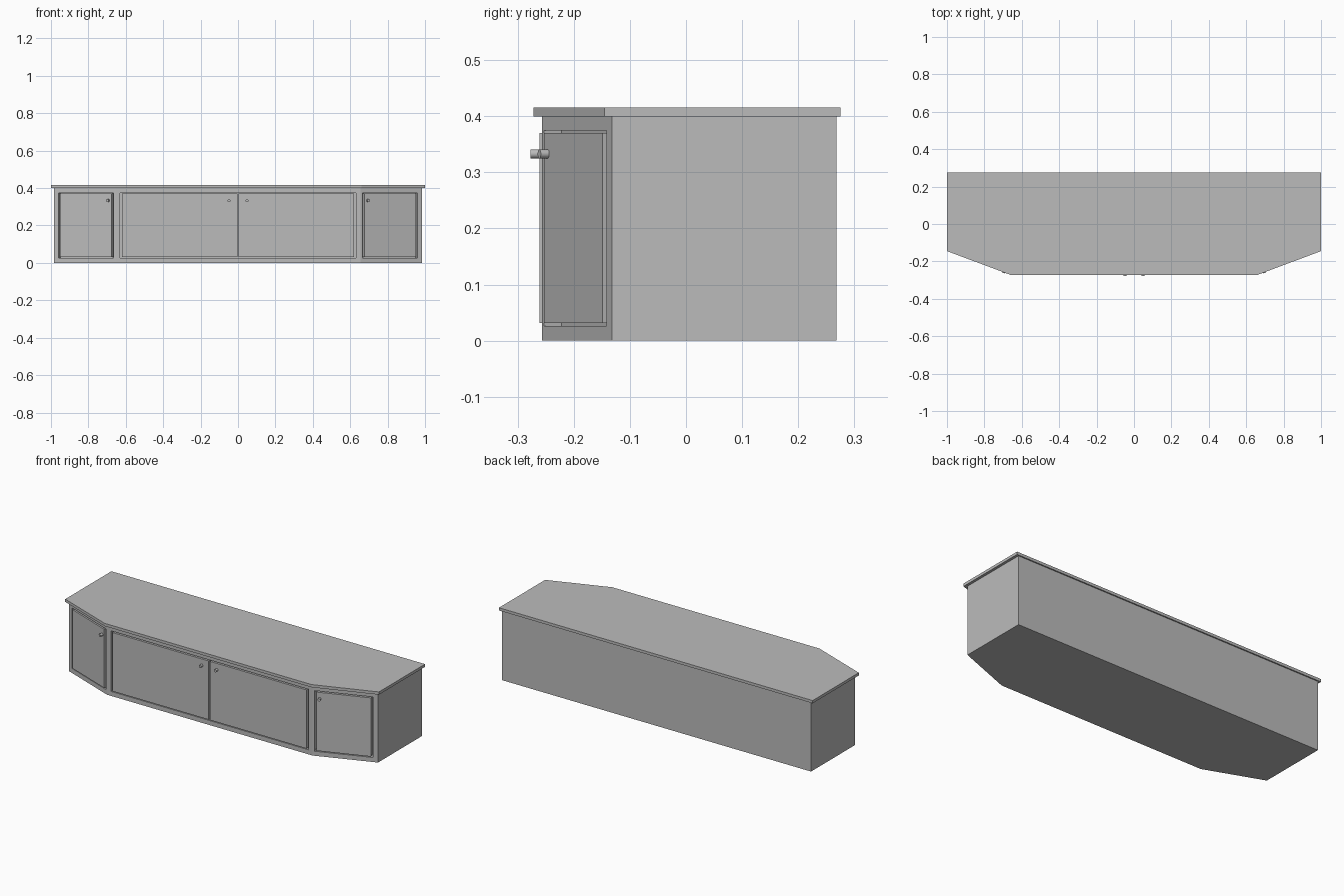
import bpy
import bmesh
import math
from mathutils import Matrix, Vector

cube = bpy.data.objects.get("Cube")
if cube:
    bpy.data.objects.remove(cube, do_unlink=True)

grey = bpy.data.materials.new("plain grey")
grey.use_nodes = True
colour = (0.5, 0.5, 0.5, 1)
grey.diffuse_color = colour
grey.node_tree.nodes["Principled BSDF"].inputs["Base Color"].default_value = colour


def finish(name, bm, matrix=Matrix()):
    bmesh.ops.recalc_face_normals(bm, faces=bm.faces)
    mesh = bpy.data.meshes.new(name)
    bm.to_mesh(mesh)
    bm.free()
    mesh.materials.append(grey)
    obj = bpy.data.objects.new(name, mesh)
    obj.matrix_world = matrix
    bpy.context.collection.objects.link(obj)
    return obj


def slab(name, half_profile, bottom, top):
    """Extrude a symmetric plan, given as its right half from front to back."""
    plan = half_profile + [(-x, y) for x, y in reversed(half_profile)]
    bm = bmesh.new()
    face = bm.faces.new([bm.verts.new((x, y, bottom)) for x, y in plan])
    new = bmesh.ops.extrude_face_region(bm, geom=[face])["geom"]
    verts = [v for v in new if isinstance(v, bmesh.types.BMVert)]
    bmesh.ops.translate(bm, verts=verts, vec=(0, 0, top - bottom))
    return finish(name, bm)


def box(name, low, high, matrix):
    low, high = Vector(low), Vector(high)
    bm = bmesh.new()
    bmesh.ops.create_cube(bm, size=1)
    bmesh.ops.scale(bm, vec=high - low, verts=bm.verts)
    bmesh.ops.translate(bm, vec=(low + high) / 2, verts=bm.verts)
    return finish(name, bm, matrix)


# Carcass and overhanging worktop
corner, end, back = Vector((0.655, -0.257)), Vector((0.985, -0.132)), 0.268
carcass = slab("carcass", [tuple(corner), tuple(end), (end.x, back)], 0, 0.4)
slab("worktop", [(0.66, -0.272), (1, -0.145), (1, 0.275)], 0.4, 0.416)

# Local frames of the front faces: x along the face, y into the cabinet
slope = end - corner
angle, length = math.atan2(slope.y, slope.x), slope.length
front = Matrix.Translation((0, corner.y, 0))
right = Matrix.Translation((corner.x, corner.y, 0)) @ Matrix.Rotation(angle, 4, "Z")
left = Matrix.Translation((-end.x, end.y, 0)) @ Matrix.Rotation(-angle, 4, "Z")


def opening(name, x0, x1, matrix):
    """Cut a shallow recess into the carcass."""
    cutter = box(name, (x0, -0.05, 0.026), (x1, 0.033, 0.375), matrix)
    cutter.hide_render = True
    mod = carcass.modifiers.new(name, "BOOLEAN")
    mod.operation, mod.solver, mod.object = "DIFFERENCE", "EXACT", cutter
    bpy.context.view_layer.objects.active = carcass
    bpy.ops.object.modifier_apply(modifier=name)
    bpy.data.objects.remove(cutter, do_unlink=True)


def door(name, x0, x1, knob_x, matrix):
    """Flat door standing just proud of the carcass, with a round knob."""
    box(name, (x0, -0.004, 0.032), (x1, 0.031, 0.37), matrix)
    bm = bmesh.new()
    bmesh.ops.create_cone(bm, cap_ends=True, segments=20, radius1=0.008,
                          radius2=0.008, depth=0.02)
    place = Matrix.Translation((knob_x, -0.01, 0.333)) @ Matrix.Rotation(math.pi / 2, 4, "X")
    knob = finish(name + "_knob", bm, matrix @ place)
    bpy.ops.object.select_all(action="DESELECT")
    knob.select_set(True)
    bpy.context.view_layer.objects.active = knob
    bpy.ops.object.shade_smooth_by_angle(angle=math.radians(40))


# Recesses
near, far, gap = 0.012, 0.326, 0.01
opening("centre_opening", -0.63, 0.63, front)
opening("left_opening", near, far, right)
opening("right_opening", length - far, length - near, left)

# Doors
door("centre_left_door", 0.004, 0.619, 0.048, front)
door("centre_right_door", -0.619, -0.004, -0.048, front)
door("angled_left_door", near + gap, far - gap, 0.04, right)
door("angled_right_door", length - far + gap, length - near - gap, length - 0.04, left)
